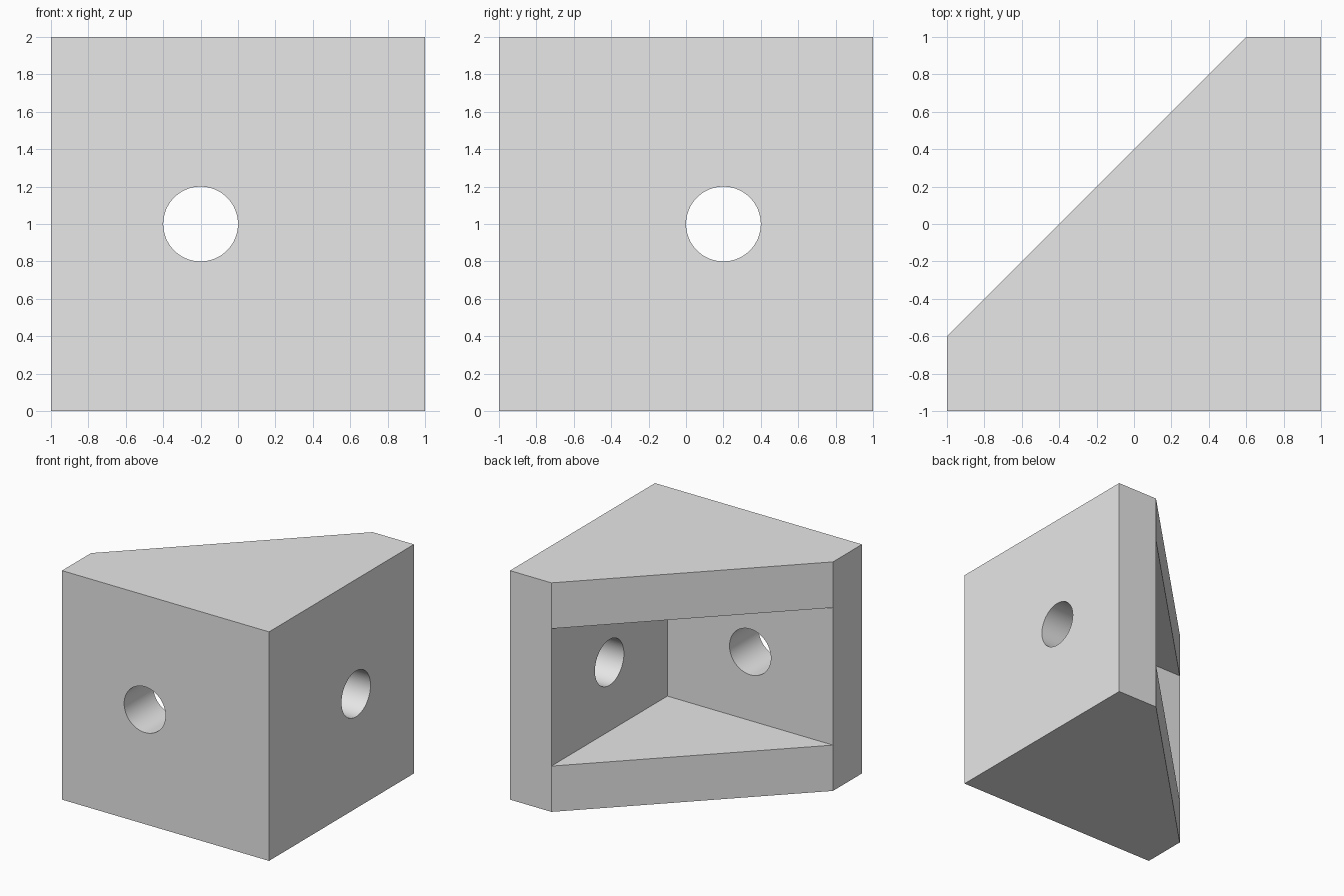
import bpy
import bmesh
from math import pi
from mathutils import Matrix

cube = bpy.data.objects.get("Cube")
if cube:
    bpy.data.objects.remove(cube, do_unlink=True)

WALL = 0.4      # thickness of walls and plates
HOLE_R = 0.2

grey = bpy.data.materials.new("plain grey")
grey.use_nodes = True
grey.diffuse_color = (0.8, 0.8, 0.8, 1)
grey.node_tree.nodes["Principled BSDF"].inputs["Base Color"].default_value = (0.8, 0.8, 0.8, 1)


def add_object(name, bm):
    bmesh.ops.recalc_face_normals(bm, faces=bm.faces)
    mesh = bpy.data.meshes.new(name)
    bm.to_mesh(mesh)
    bm.free()
    mesh.materials.append(grey)
    obj = bpy.data.objects.new(name, mesh)
    bpy.context.collection.objects.link(obj)
    return obj


def prism(name, outline, low, high):
    """Extrude a plan outline from height low to height high."""
    bm = bmesh.new()
    face = bm.faces.new([bm.verts.new((x, y, low)) for x, y in outline])
    ext = bmesh.ops.extrude_face_region(bm, geom=[face])["geom"]
    top = [v for v in ext if isinstance(v, bmesh.types.BMVert)]
    bmesh.ops.translate(bm, vec=(0, 0, high - low), verts=top)
    return add_object(name, bm)


def drill(name, centre, axis):
    """Cylinder cutter lying along the given axis."""
    bm = bmesh.new()
    matrix = Matrix.Translation(centre) @ Matrix.Rotation(pi / 2, 4, axis)
    bmesh.ops.create_cone(bm, cap_ends=True, segments=64, radius1=HOLE_R,
                          radius2=HOLE_R, depth=1, matrix=matrix)
    return add_object(name, bm)


# Solid corner block with a diagonal back
inner = 1 - WALL
block = prism("corner_bracket",
              [(-1, -1), (1, -1), (1, 1), (inner, 1), (-1, -inner)], 0, 2)

# Triangular pocket between the plates, and a bolt hole in each wall
cutters = [
    prism("pocket_cutter", [(inner, -inner), (inner, 1.4), (-1.4, -inner)], WALL, 2 - WALL),
    drill("front_hole_cutter", (-0.2, -0.8, 1), 'X'),
    drill("side_hole_cutter", (0.8, 0.2, 1), 'Y'),
]
bpy.ops.object.select_all(action='DESELECT')
block.select_set(True)
bpy.context.view_layer.objects.active = block
for cutter in cutters:
    cutter.hide_render = True
    mod = block.modifiers.new(cutter.name, 'BOOLEAN')
    mod.operation = 'DIFFERENCE'
    mod.solver = 'EXACT'
    mod.object = cutter
    bpy.ops.object.modifier_apply(modifier=mod.name)
for cutter in cutters:
    bpy.data.objects.remove(cutter, do_unlink=True)

bpy.ops.object.shade_smooth_by_angle(angle=pi / 6)
